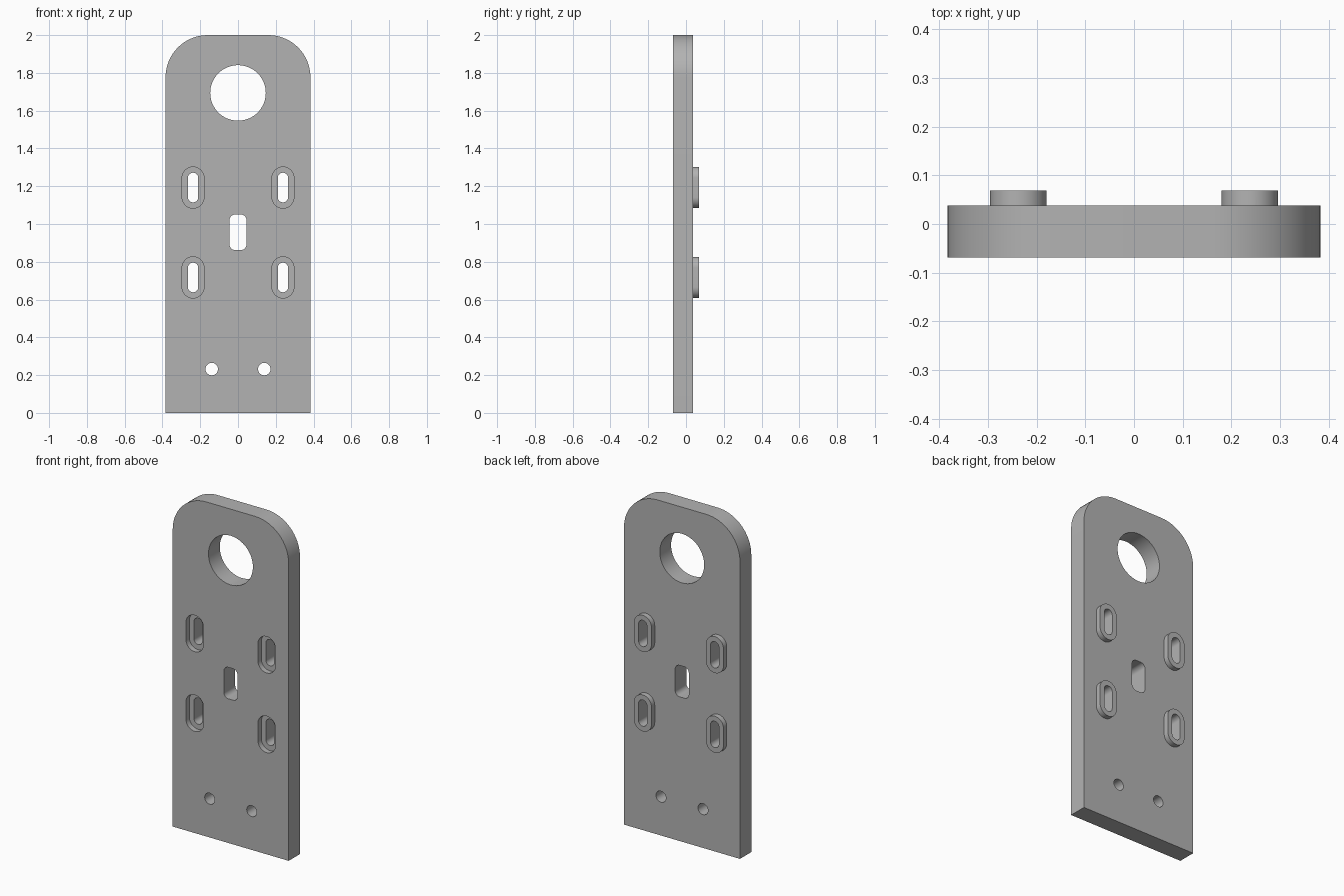
import bpy, bmesh, math

cube = bpy.data.objects.get("Cube")
if cube:
    bpy.data.objects.remove(cube)

FRONT, BACK, BOSS, RECESS = -0.069, 0.038, 0.069, -0.037

grey = bpy.data.materials.new("plain grey")
grey.use_nodes = True
colour = (0.45, 0.45, 0.45, 1)
grey.diffuse_color = colour
grey.node_tree.nodes["Principled BSDF"].inputs["Base Color"].default_value = colour


def outline(x, z, width, height, radii, steps=16):
    """Rounded rectangle about (x, z); radii run top right, top left, bottom left, bottom right."""
    points = []
    signs = ((1, 1), (-1, 1), (-1, -1), (1, -1))
    for corner, ((sx, sz), r) in enumerate(zip(signs, radii)):
        cx, cz = x + sx * (width / 2 - r), z + sz * (height / 2 - r)
        for i in range(steps + 1 if r else 1):
            a = (corner + i / steps) * math.pi / 2
            p = (cx + r * math.cos(a), cz + r * math.sin(a))
            if not points or math.dist(p, points[-1]) > 1e-5:
                points.append(p)
    if math.dist(points[0], points[-1]) < 1e-5:
        points.pop()
    return points


def prism(name, points, y0, y1):
    """Extrude an outline along y."""
    bm = bmesh.new()
    face = bm.faces.new([bm.verts.new((x, y0, z)) for x, z in points])
    new = bmesh.ops.extrude_face_region(bm, geom=[face])["geom"]
    bmesh.ops.translate(bm, vec=(0, y1 - y0, 0),
                        verts=[v for v in new if isinstance(v, bmesh.types.BMVert)])
    bmesh.ops.recalc_face_normals(bm, faces=bm.faces)
    mesh = bpy.data.meshes.new(name)
    bm.to_mesh(mesh)
    bm.free()
    mesh.materials.append(grey)
    obj = bpy.data.objects.new(name, mesh)
    bpy.context.collection.objects.link(obj)
    return obj


def combine(target, tool, operation):
    """Apply a boolean and discard the tool."""
    bpy.context.view_layer.objects.active = target
    mod = target.modifiers.new("shape", 'BOOLEAN')
    mod.operation, mod.solver, mod.object = operation, 'EXACT', tool
    bpy.ops.object.modifier_apply(modifier=mod.name)
    bpy.data.objects.remove(tool)


def slot(x, z, width, height, radius=None):
    return outline(x, z, width, height, [width / 2 if radius is None else radius] * 4)


# Plate with rounded top corners
plate = prism("mounting_plate", outline(0, 1, 0.767, 2, (0.223, 0.223, 0, 0)), FRONT, BACK)

# Four slots: raised boss behind, matching recess in front, narrow slot through both
for x in (-0.238, 0.238):
    for z in (0.717, 1.193):
        combine(plate, prism("boss", slot(x, z, 0.116, 0.218), 0, BOSS), 'UNION')
        combine(plate, prism("recess", slot(x, z, 0.116, 0.218), -0.2, RECESS), 'DIFFERENCE')
        combine(plate, prism("slot", slot(x, z, 0.055, 0.157), -0.2, 0.2), 'DIFFERENCE')

# Large hanging hole, centre window and two pin holes
holes = [slot(0, 1.694, 0.294, 0.294), slot(0, 0.956, 0.09, 0.188, 0.03)]
holes += [slot(x, 0.232, 0.066, 0.066) for x in (-0.139, 0.139)]
for points in holes:
    combine(plate, prism("hole", points, -0.2, 0.2), 'DIFFERENCE')

bpy.ops.object.select_all(action='DESELECT')
plate.select_set(True)
bpy.context.view_layer.objects.active = plate
bpy.ops.object.shade_smooth_by_angle(angle=math.radians(30))
